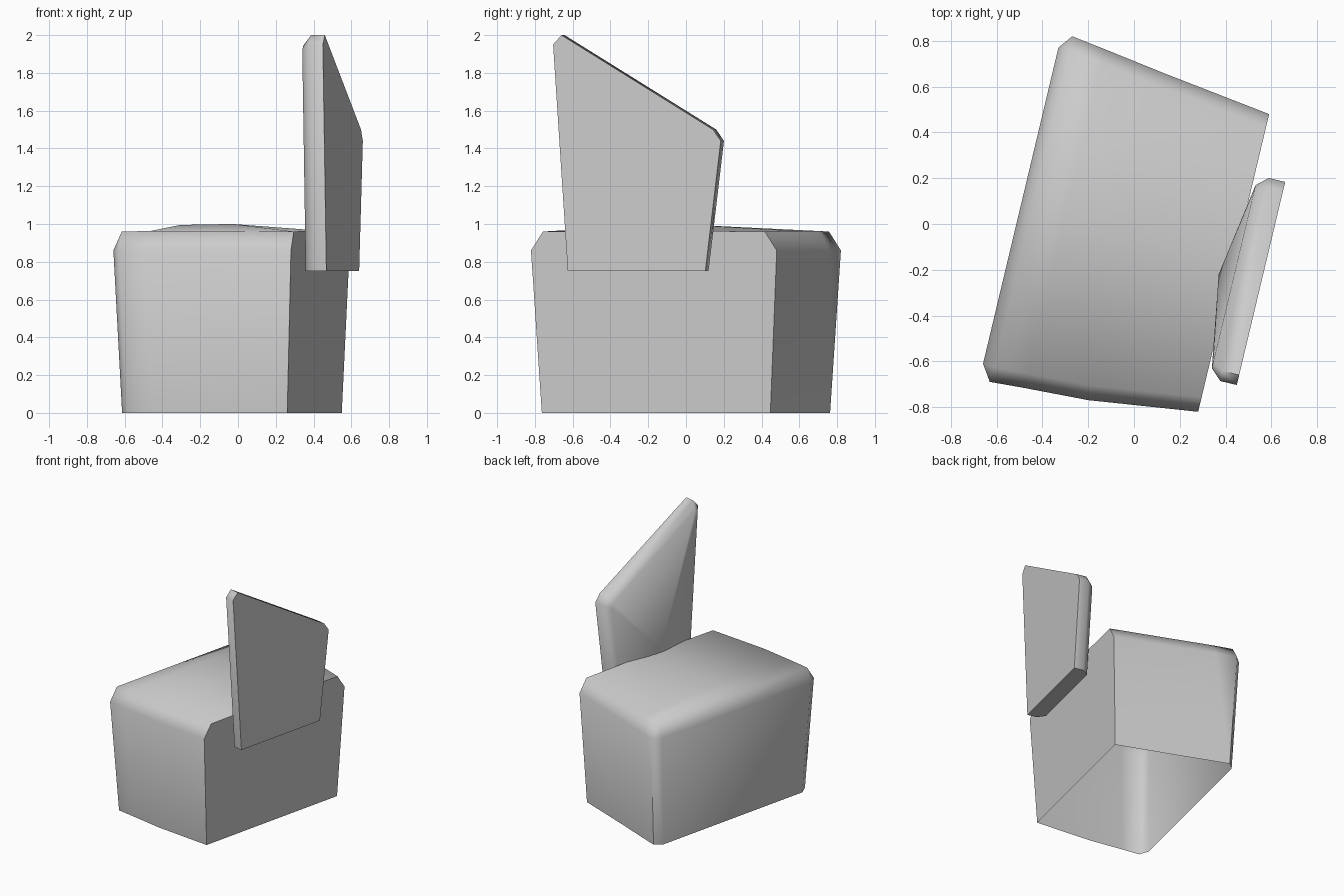
import bpy, bmesh, math
from mathutils import Vector

if "Cube" in bpy.data.objects:
    bpy.data.objects.remove(bpy.data.objects["Cube"])

# Shared frame: both parts are turned about 13 degrees (a = along, b = sideways)
U = Vector((0.232, 0.973, 0))
W = Vector((-0.973, 0.232, 0))


def place(a, b, z):
    return U * a + W * b + Vector((0, 0, z))


def loft(name, rings, close_bottom, apex=None):
    """Skin open profiles, cap both ends, optionally raise the last cap to a point."""
    bm = bmesh.new()
    rows = [[bm.verts.new(place(*p)) for p in ring] for ring in rings]
    n = len(rows[0])
    for r, s in zip(rows, rows[1:]):
        for i in range(n if close_bottom else n - 1):
            j = (i + 1) % n
            bm.faces.new((r[i], r[j], s[j], s[i]))
    bm.faces.new(rows[0])
    if apex:
        tip = bm.verts.new(place(*apex))
        for i in range(n):
            bm.faces.new((rows[-1][i], rows[-1][(i + 1) % n], tip))
    else:
        bm.faces.new(rows[-1])
    bmesh.ops.remove_doubles(bm, verts=bm.verts, dist=0.001)
    bmesh.ops.recalc_face_normals(bm, faces=bm.faces)
    # make sure the first cap looks away from the body
    bm.faces.ensure_lookup_table()
    cap = max(bm.faces, key=lambda f: -f.calc_center_median().dot(W))
    if cap.normal.dot(W) > 0:
        bmesh.ops.reverse_faces(bm, faces=bm.faces)
    mesh = bpy.data.meshes.new(name)
    bm.to_mesh(mesh)
    bm.free()
    obj = bpy.data.objects.new(name, mesh)
    bpy.context.collection.objects.link(obj)
    bpy.ops.object.select_all(action='DESELECT')
    obj.select_set(True)
    bpy.context.view_layer.objects.active = obj
    bpy.ops.object.shade_smooth_by_angle(angle=math.radians(60))
    return obj


# Main block: tapered walls, chamfered top, slightly domed, open underneath
def section(b, front, back, inset, edge_z, mid_z):
    k = 0.93
    mid = (front + back) / 2
    return [(front * k, b * k, 0), (front, b, 0.86), (front + inset, b, edge_z),
            (mid, b, mid_z), (back - inset, b, edge_z), (back, b, 0.86),
            (back * k, b * k, 0)]


loft("block", [
    section(-0.463, -0.733, 0.604, 0.065, 0.96, 0.965),
    section(0.016, -0.795, 0.67, 0.065, 0.963, 1.0),
    section(0.30, -0.808, 0.713, 0.065, 0.963, 0.995),
    section(0.453, -0.817, 0.735, 0.065, 0.96, 0.96),
    section(0.50, -0.747, 0.673, 0.0, 0.86, 0.86),
], False)

# Upright slab: slanted top, chamfered on the inner side, inner face bulging
outer = [(-0.50, 0.75), (-0.58, 1.95), (-0.535, 2.0),
         (0.29, 1.50), (0.332, 1.44), (0.248, 0.75)]
inner = [(-0.455, 0.75), (-0.534, 1.92), (-0.51, 1.945),
         (0.268, 1.46), (0.288, 1.425), (0.203, 0.75)]
loft("upright_slab",
     [[(a, b, z) for a, z in prof]
      for prof, b in ((outer, -0.60), (outer, -0.526), (inner, -0.477))],
     True, (-0.128, -0.411, 1.0))
